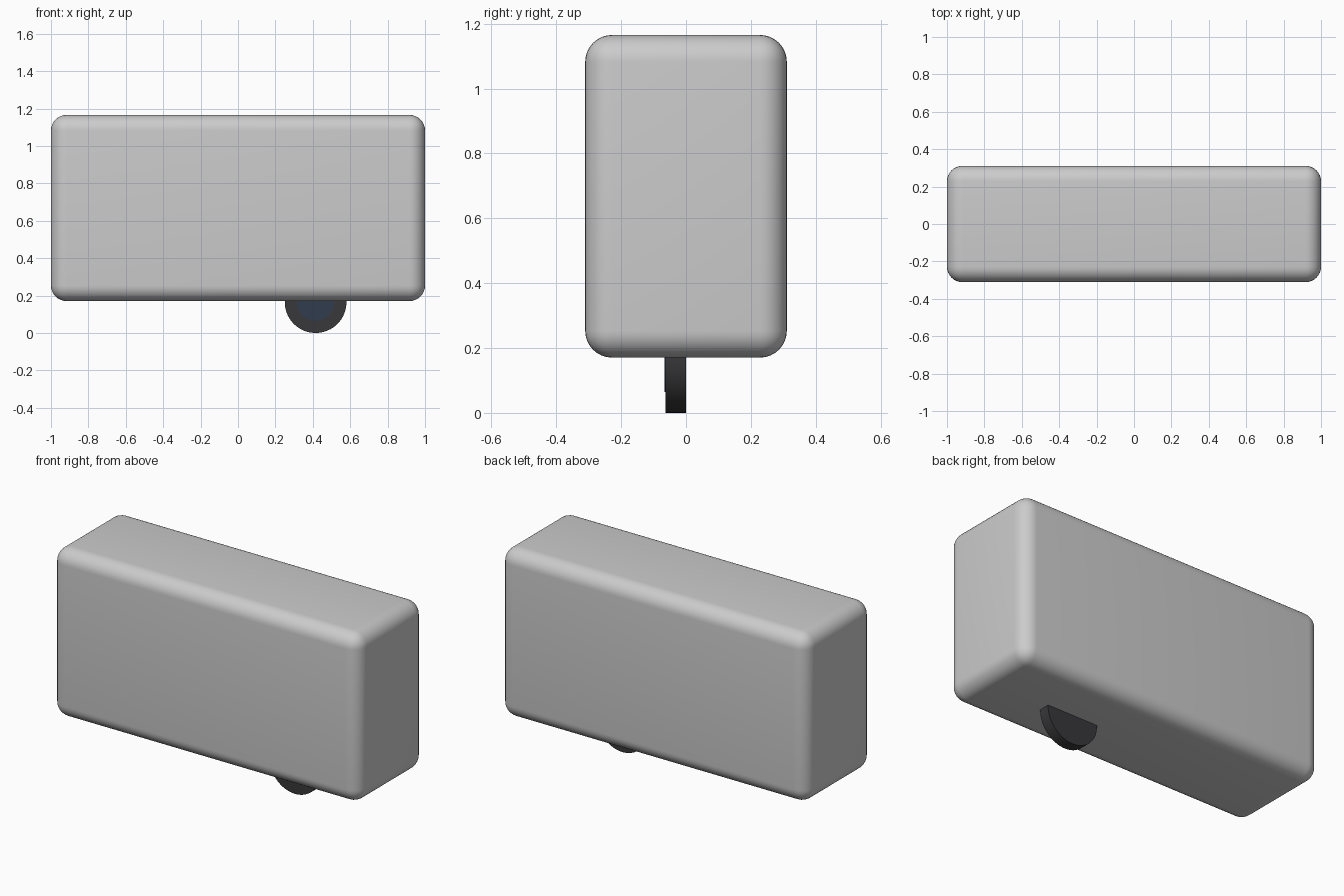
import bpy
from math import pi, radians

if "Cube" in bpy.data.objects:
    bpy.data.objects.remove(bpy.data.objects["Cube"])


def material(name, rgb):
    m = bpy.data.materials.new(name)
    m.diffuse_color = (*rgb, 1)
    m.use_nodes = True
    m.node_tree.nodes["Principled BSDF"].inputs["Base Color"].default_value = m.diffuse_color
    return m


def disc(name, radius, y_front, y_back, mat):
    # Short cylinder with its axis along y, at the wheel position
    bpy.ops.mesh.primitive_cylinder_add(
        vertices=64, radius=radius, depth=y_back - y_front,
        location=(0.415, (y_front + y_back) / 2, 0.165), rotation=(pi / 2, 0, 0))
    ob = bpy.context.object
    ob.name = name
    ob.data.materials.append(mat)
    bpy.ops.object.shade_smooth_by_angle(angle=radians(30))


# Rounded body block
bpy.ops.mesh.primitive_cube_add(size=1, location=(0, 0, 0.668))
body = bpy.context.object
body.name = "body"
body.scale = (2.0, 0.622, 0.995)
bpy.ops.object.transform_apply(location=False, rotation=False, scale=True)
bevel = body.modifiers.new("rounding", 'BEVEL')
bevel.width = 0.083
bevel.segments = 8
bpy.ops.object.modifier_apply(modifier=bevel.name)
bpy.ops.object.shade_smooth_by_angle(angle=radians(30))

# Single wheel, half sunk in the body, with a slightly raised hub on the front
disc("wheel_tyre", 0.165, -0.063, 0.0, material("rubber", (0.04, 0.04, 0.043)))
disc("wheel_hub", 0.1, -0.067, -0.03, material("hub_blue", (0.03, 0.045, 0.075)))
